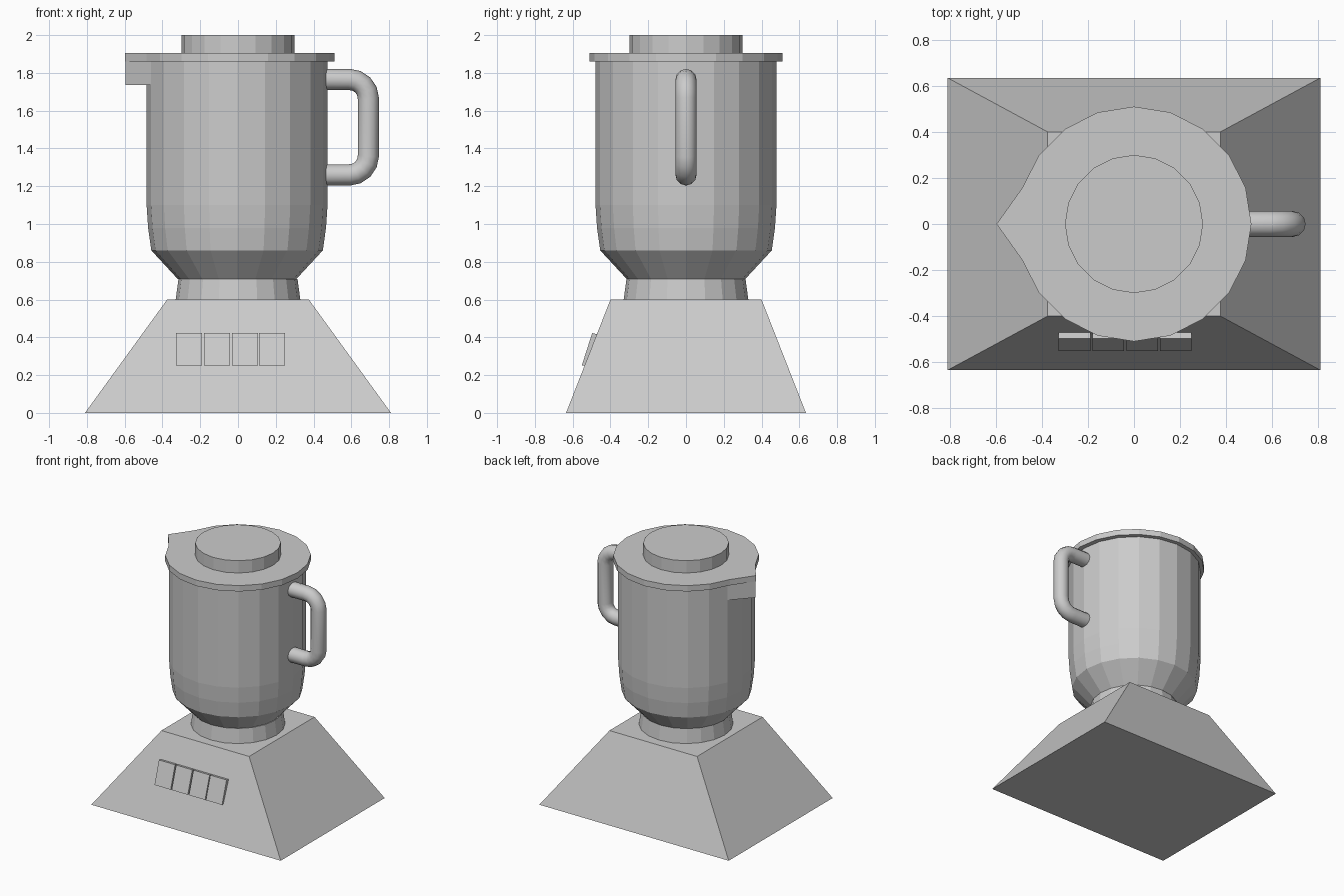
import bpy, bmesh, math
from mathutils import Vector

cube = bpy.data.objects.get("Cube")
if cube:
    bpy.data.objects.remove(cube, do_unlink=True)

grey = bpy.data.materials.new("plain_grey")
grey.use_nodes = True
GREY = (0.6, 0.6, 0.6, 1)
grey.diffuse_color = GREY
grey.node_tree.nodes["Principled BSDF"].inputs["Base Color"].default_value = GREY

SIDES = 20


def ring(r, z, sides=SIDES, tip=None):
    """Circle of points; tip replaces the left-most point's x to form a spout."""
    pts = [Vector((r * math.cos(a), r * math.sin(a), z))
           for a in (2 * math.pi * i / sides for i in range(sides))]
    if tip:
        pts[sides // 2].x = tip
    return pts


def loft(name, rings, x=0):
    """Skin a stack of equal rings and cap both ends."""
    bm = bmesh.new()
    loops = [[bm.verts.new(p) for p in r] for r in rings]
    for low, high in zip(loops, loops[1:]):
        for i in range(len(low)):
            j = (i + 1) % len(low)
            bm.faces.new((low[i], low[j], high[j], high[i]))
    bm.faces.new(loops[0][::-1])
    bm.faces.new(loops[-1])
    bmesh.ops.recalc_face_normals(bm, faces=bm.faces)
    mesh = bpy.data.meshes.new(name)
    bm.to_mesh(mesh)
    bm.free()
    mesh.materials.append(grey)
    obj = bpy.data.objects.new(name, mesh)
    obj.location.x = x
    bpy.context.collection.objects.link(obj)
    return obj


def rect(x, y, z):
    return [Vector((sx * x, sy * y, z)) for sx, sy in ((-1, -1), (1, -1), (1, 1), (-1, 1))]


# Tapered motor base
loft("motor_base", [rect(0.81, 0.635, 0), rect(0.375, 0.4, 0.6)])

# Neck and jug
loft("neck", [ring(0.33, 0.6), ring(0.315, 0.71)])
profile = [(0.315, 0.71), (0.454, 0.86), (0.471, 0.98), (0.479, 1.1), (0.479, 1.86)]
loft("jug", [ring(r, z) for r, z in profile], x=-0.005)

# Pouring spout: three-cornered prism on the jug's right
sx, sy = 0.479 * math.cos(math.pi / 10), 0.479 * math.sin(math.pi / 10)
spout = [(-sx - 0.005, sy), (-0.596, 0), (-sx - 0.005, -sy)]
loft("spout", [[Vector((x, y, z)) for x, y in spout] for z in (1.735, 1.86)])

# Lid follows the spout, with a round cap on top
loft("lid", [ring(0.51, z, tip=-0.597) for z in (1.86, 1.905)])
loft("lid_cap", [ring(0.3, z) for z in (1.905, 2.0)])

# Row of four push buttons on the sloping front
section = [(-0.52, 0.25), (-0.552, 0.25), (-0.497, 0.422), (-0.46, 0.415)]
for i, left in enumerate((-0.328, -0.181, -0.033, 0.112)):
    loft(f"button_{i + 1}", [[Vector((x, y, z)) for y, z in section]
                             for x in (left, left + 0.138)])

# Handle: tube swept along a rounded bracket path
BEND, OUT, TOP, LOW = 0.1, 0.69, 1.765, 1.26
path = [(0.44, TOP)]
for centre, start in ((TOP - BEND, 90), (LOW + BEND, 0)):
    for k in range(5):
        a = math.radians(start - 22.5 * k)
        path.append((OUT - BEND + BEND * math.cos(a), centre + BEND * math.sin(a)))
path.append((0.44, LOW))
curve = bpy.data.curves.new("handle_path", "CURVE")
curve.dimensions = "3D"
spline = curve.splines.new("POLY")
spline.points.add(len(path) - 1)
for point, (x, z) in zip(spline.points, path):
    point.co = (x, 0, z, 1)
curve.bevel_depth = 0.056
curve.bevel_resolution = 4
curve.use_fill_caps = True
tube = bpy.data.objects.new("handle_tube", curve)
bpy.context.collection.objects.link(tube)
bpy.context.view_layer.update()
mesh = bpy.data.meshes.new_from_object(tube.evaluated_get(bpy.context.evaluated_depsgraph_get()))
bpy.data.objects.remove(tube, do_unlink=True)
mesh.materials.clear()
mesh.materials.append(grey)
handle = bpy.data.objects.new("handle", mesh)
bpy.context.collection.objects.link(handle)
bpy.ops.object.select_all(action="DESELECT")
handle.select_set(True)
bpy.context.view_layer.objects.active = handle
bpy.ops.object.shade_smooth_by_angle(angle=math.radians(40))
